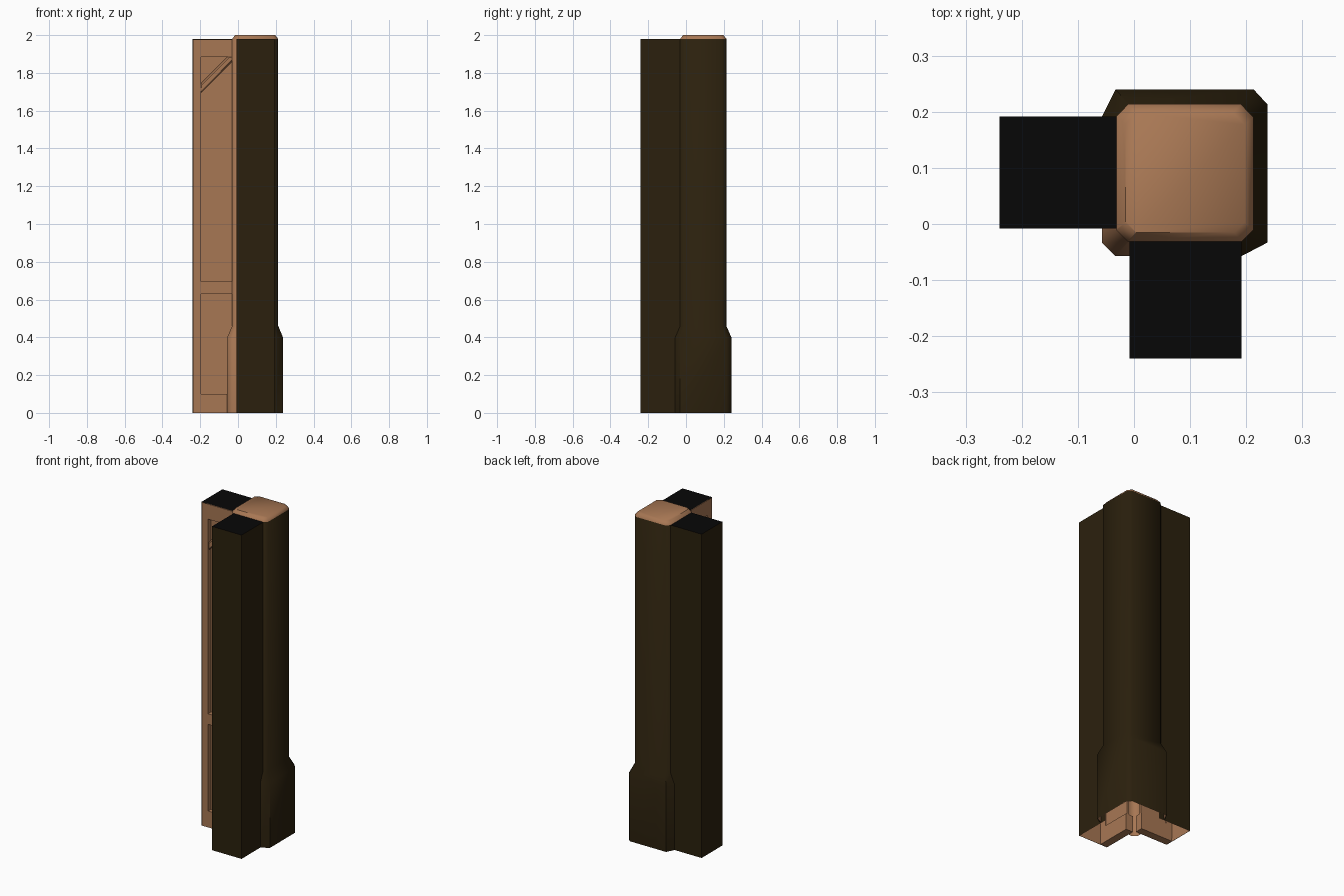
import bpy

if "Cube" in bpy.data.objects:
    bpy.data.objects.remove(bpy.data.objects["Cube"])


def material(name, rgb):
    m = bpy.data.materials.new(name)
    m.diffuse_color = (*rgb, 1)
    m.use_nodes = True
    m.node_tree.nodes["Principled BSDF"].inputs["Base Color"].default_value = m.diffuse_color
    return m


BROWN = material("warm_wood", (0.39, 0.185, 0.088))
DARK = material("dark_wood", (0.024, 0.0145, 0.004))
BLACK = material("black_cap", (0.002, 0.002, 0.002))


def make(name, verts, faces, mats, idx=None, flip=False, angle=0.9):
    me = bpy.data.meshes.new(name)
    me.from_pydata(verts, [], [f[::-1] for f in faces] if flip else faces)
    for m in mats:
        me.materials.append(m)
    for i, p in enumerate(me.polygons):
        p.material_index = idx[i] if idx else 0
    ob = bpy.data.objects.new(name, me)
    bpy.context.collection.objects.link(ob)
    bpy.ops.object.select_all(action='DESELECT')
    ob.select_set(True)
    bpy.context.view_layer.objects.active = ob
    bpy.ops.object.shade_smooth_by_angle(angle=angle)
    return ob


def line_inside(ob):
    # thin brown lining behind the dark outer skin
    s = ob.modifiers.new("lining", 'SOLIDIFY')
    s.thickness = 0.004
    s.offset = -1
    s.material_offset = 1
    s.use_rim = False


# ---- corner post: first six outline points face outward, last four face the inner corner
BASE = [(-.057, .192), (-.033, .24), (.213, .24), (.238, .213), (.238, -.033), (.192, -.057),
        (-.008, -.057), (-.033, -.057), (-.057, -.033), (-.057, -.008)]
SHAFT = [(-.031, .192), (-.010, .214), (.190, .214), (.213, .190), (.213, -.010), (.192, -.031),
         (-.008, -.031), (-.011, -.031), (-.031, -.011), (-.031, -.008)]
TOP = [(.091 + (x - .091) * .87, .091 + (y - .091) * .87) for x, y in SHAFT]
rings = [(BASE, 0), (BASE, .40), (SHAFT, .46), (SHAFT, 1.98), (TOP, 2.0)]
n = len(BASE)
verts = [(x, y, z) for ring, z in rings for x, y in ring]
faces, idx = [], []
for r in range(len(rings) - 1):
    for i in range(n):
        if r < 3 and i in (5, 9):      # openings where the wall stubs join
            continue
        j = (i + 1) % n
        # outline runs clockwise seen from above
        faces.append((r * n + j, r * n + i, (r + 1) * n + i, (r + 1) * n + j))
        idx.append(0 if r < 3 and i < 5 else 1)
faces.append(tuple(range(5 * n - 1, 4 * n - 1, -1)))
idx.append(1)
line_inside(make("corner_post", verts, faces, [DARK, BROWN], idx))

# ---- two wall stubs, mirrored across the diagonal
FRONT, BACK, END, IN, H = -.008, .192, -.24, -.02, 1.98


def stub(tag, swap):
    def place(p):
        return (p[1], p[0], p[2]) if swap else p

    # outer skin: back, end and black top
    v = [place(p) for z in (0, H) for p in
         ((IN, BACK, z), (END, BACK, z), (END, FRONT, z), (IN, FRONT, z))]
    f = [(0, 1, 5, 4), (1, 2, 6, 5), (4, 5, 6, 7)]
    line_inside(make(tag + "_wall_skin", v, f, [BLACK, DARK, BROWN], [1, 1, 0], flip=swap))

    # timbers: x-z outline pushed back into the wall
    def timber(name, poly, front, back, bevel=0.0):
        k = len(poly)
        v = [place((x, y, z)) for y in (front, back) for x, z in poly]
        f = [tuple(range(k)), tuple(range(2 * k - 1, k - 1, -1))]
        f += [((i + 1) % k, i, k + i, k + (i + 1) % k) for i in range(k)]
        ob = make(tag + "_" + name, v, f, [BROWN], flip=swap)
        if bevel:
            b = ob.modifiers.new("bevel", 'BEVEL')
            b.width = bevel
            b.segments = 1

    def rect(x0, x1, z0, z1):
        return [(x0, z0), (x1, z0), (x1, z1), (x0, z1)]

    timber("end_timber", rect(-.238, -.197, 0, 1.977), FRONT, .04)
    timber("bottom_beam", rect(-.197, IN, 0, .10), FRONT, .04)
    timber("top_beam", rect(-.197, IN, 1.885, 1.977), FRONT, .04)
    timber("middle_rail", rect(-.20, IN, .63, .695), FRONT, .04)
    timber("brace", [(-.20, 1.69), (IN, 1.87), (IN, 1.89), (-.05, 1.89), (-.20, 1.74)],
           FRONT + .003, .04, .008)
    timber("panel", rect(-.20, IN, .08, 1.90), .02, .035)


stub("left", False)
stub("front", True)
